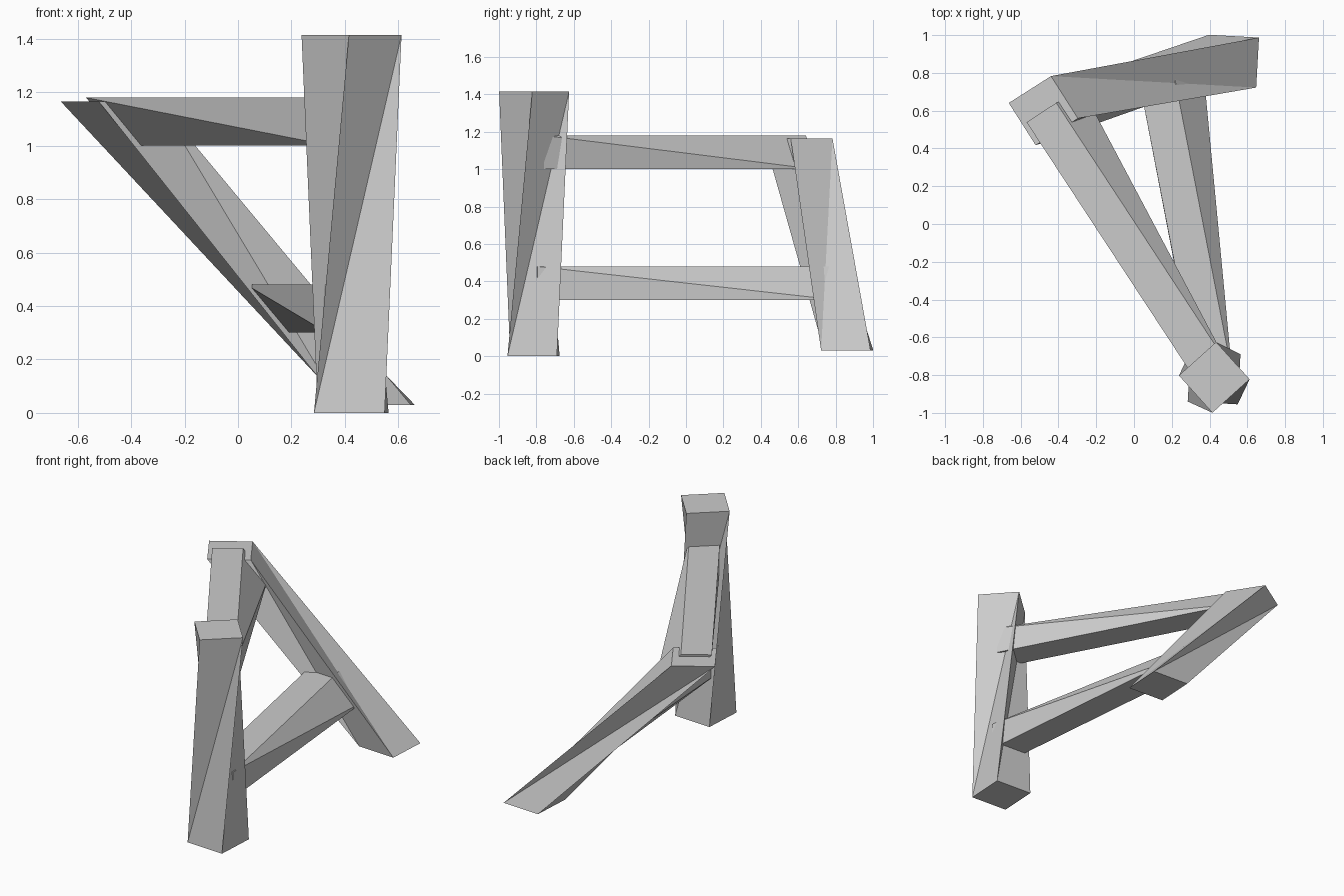
import bpy, bmesh
from math import sin, cos, radians
from mathutils import Vector

if "Cube" in bpy.data.objects:
    bpy.data.objects.remove(bpy.data.objects["Cube"])


def loft(name, ring_a, ring_b):
    """Join two four-cornered ends with triangulated sides."""
    bm = bmesh.new()
    a = [bm.verts.new(p) for p in ring_a]
    b = [bm.verts.new(p) for p in ring_b]
    bm.faces.new(a)
    bm.faces.new(b)
    for k in range(4):
        n = (k + 1) % 4
        bm.faces.new((a[k], a[n], b[n]))
        bm.faces.new((a[k], b[n], b[k]))
    bmesh.ops.recalc_face_normals(bm, faces=bm.faces)
    mesh = bpy.data.meshes.new(name)
    bm.to_mesh(mesh)
    bm.free()
    obj = bpy.data.objects.new(name, mesh)
    bpy.context.collection.objects.link(obj)
    return obj


def square(x, y, z, angle, side=0.265):
    """Horizontal square, counter-clockwise, turned by angle in degrees."""
    r = side / 2 ** 0.5
    turns = [radians(angle + 45 + 90 * k) for k in range(4)]
    return [(x + r * cos(t), y + r * sin(t), z) for t in turns]


def rail_end(top, bottom, across, width=0.188):
    """Rail end: left top, left bottom, right bottom, right top."""
    side = Vector((*across, 0)).normalized() * width / 2
    top, bottom = Vector(top), Vector(bottom)
    return [top - side, bottom - side, bottom + side, top + side]


# Twisted upright post
loft("upright_post", square(0.424, -0.815, 0, -3.2),
     square(0.425, -0.812, 1.415, 42))

# Twisted leaning beam
loft("leaning_beam", square(0.522, 0.862, 0.03, -3.2),
     square(-0.48, 0.60, 1.165, 32.5))

# Rails running from the leaning beam into the post
across = (0.834, 0.55)
loft("upper_rail",
     rail_end((-0.49, 0.59, 1.18), (-0.34, 0.64, 1.0), across),
     rail_end((0.428, -0.81, 1.18), (0.428, -0.81, 1.0), across))

across = (0.98, 0.19)
loft("lower_rail",
     rail_end((0.123, 0.757, 0.48), (0.275, 0.798, 0.30), across),
     rail_end((0.428, -0.813, 0.48), (0.425, -0.813, 0.30), across))
